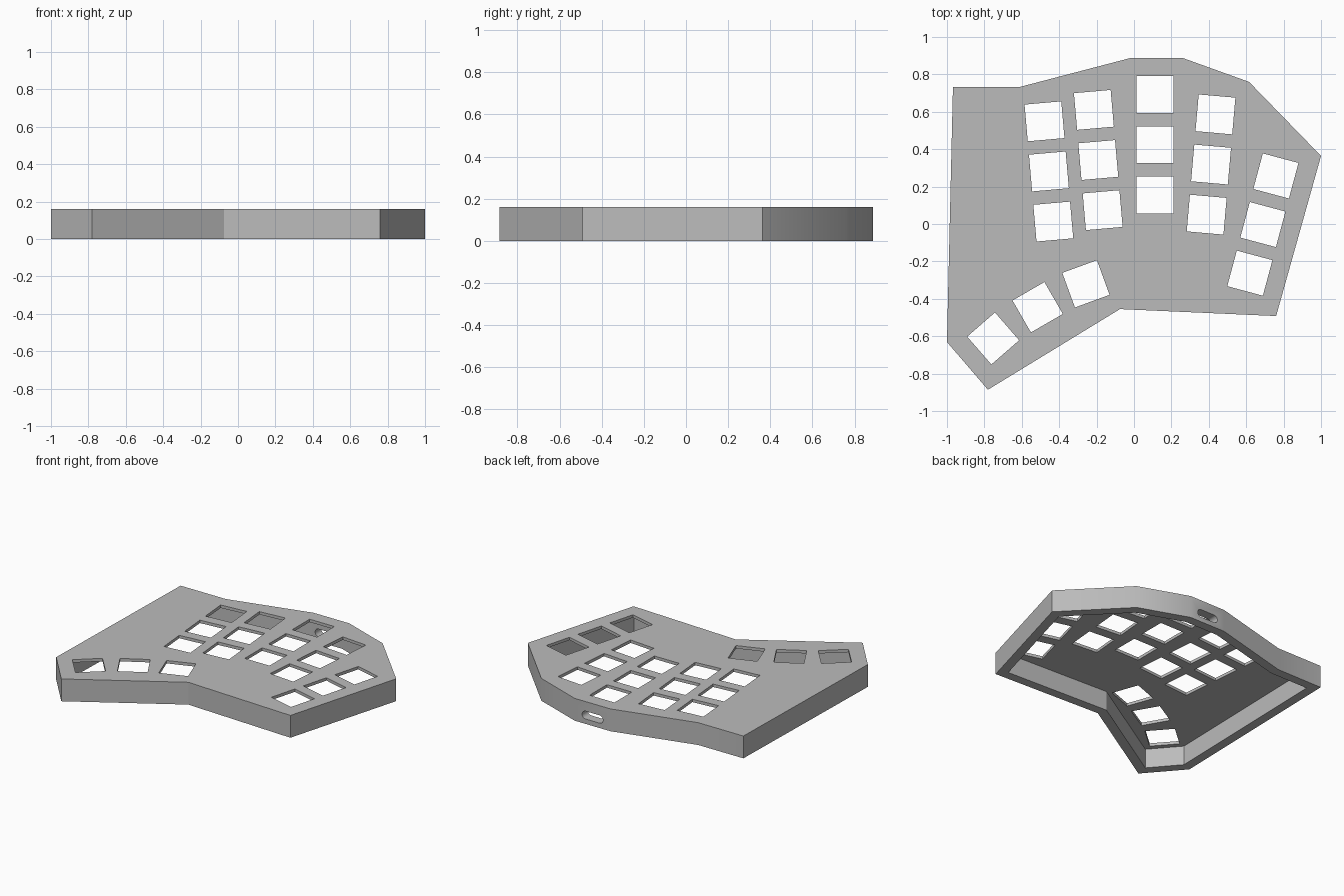
import bpy
import bmesh
from math import radians, sin, cos, pi
from mathutils import Vector, Matrix

HEIGHT, WALL, PLATE = 0.16, 0.066, 0.021
HOLE, PITCH = 0.197, 0.269

if "Cube" in bpy.data.objects:
    bpy.data.objects.remove(bpy.data.objects["Cube"])


def make_object(name, bm):
    bmesh.ops.recalc_face_normals(bm, faces=bm.faces)
    mesh = bpy.data.meshes.new(name)
    bm.to_mesh(mesh)
    bm.free()
    obj = bpy.data.objects.new(name, mesh)
    bpy.context.collection.objects.link(obj)
    return obj


def add_prism(bm, points, direction):
    """Extrude a closed loop of 3D points along a direction."""
    face = bm.faces.new([bm.verts.new(p) for p in points])
    new = bmesh.ops.extrude_face_region(bm, geom=[face])["geom"]
    verts = [g for g in new if isinstance(g, bmesh.types.BMVert)]
    bmesh.ops.translate(bm, verts=verts, vec=direction)


def inset(points, dist):
    """Offset a clockwise outline inwards with mitred corners."""
    result = []
    for i, p in enumerate(points):
        a = (p - points[i - 1]).normalized()
        b = (points[(i + 1) % len(points)] - p).normalized()
        na, nb = Vector((a.y, -a.x)), Vector((b.y, -b.x))
        result.append(p + (na + nb) * dist / (1 + na.dot(nb)))
    return result


def cut(target, cutter):
    mod = target.modifiers.new("cut", "BOOLEAN")
    mod.operation, mod.solver, mod.object = "DIFFERENCE", "EXACT", cutter
    bpy.context.view_layer.objects.active = target
    bpy.ops.object.modifier_apply(modifier=mod.name)
    bpy.data.objects.remove(cutter)


# Case outline, clockwise seen from above
outline = [Vector(p) for p in (
    (-0.968, 0.733), (-0.61, 0.733), (-0.021, 0.887), (0.262, 0.887),
    (0.615, 0.76), (1, 0.364), (0.76, -0.492), (-0.075, -0.455),
    (-0.781, -0.886), (-1, -0.631))]
bm = bmesh.new()
add_prism(bm, [p.to_3d() for p in outline], (0, 0, HEIGHT))
case = make_object("keyboard_case", bm)

# Hollow underside, open at the bottom
bm = bmesh.new()
add_prism(bm, [(p.x, p.y, -0.1) for p in inset(outline, WALL)],
          (0, 0, HEIGHT - PLATE + 0.1))
cut(case, make_object("cavity_cutter", bm))

# Key holes: middle key and tilt of each column, then the thumb keys
columns = [(-0.455, 0.281, 5), (-0.191, 0.342, 5), (0.112, 0.424, 0),
           (0.412, 0.318, -5), (0.689, -0.003, -15)]
thumbs = [(-0.257, -0.32, 20), (-0.515, -0.445, 30), (-0.753, -0.612, 41)]
keys = list(thumbs)
for x, y, tilt in columns:
    t = radians(tilt)
    for step in (-PITCH, 0, PITCH):
        keys.append((x - sin(t) * step, y + cos(t) * step, tilt))
bm = bmesh.new()
for x, y, tilt in keys:
    place = (Matrix.Translation((x, y, HEIGHT))
             @ Matrix.Rotation(radians(tilt), 4, "Z")
             @ Matrix.Diagonal((HOLE, HOLE, 0.1, 1)))
    bmesh.ops.create_cube(bm, size=1, matrix=place)
cut(case, make_object("key_hole_cutter", bm))

# Rounded cable slot through the back wall
radius, half, slot_x, slot_z = 0.028, 0.055, 0.12, 0.063
loop = []
for side, start in ((1, -pi / 2), (-1, pi / 2)):
    for i in range(13):
        a = start + pi * i / 12
        loop.append((slot_x + side * half + radius * cos(a), 0.8,
                     slot_z + radius * sin(a)))
bm = bmesh.new()
add_prism(bm, loop, (0, 0.2, 0))
cut(case, make_object("slot_cutter", bm))

# Grey plastic
grey = bpy.data.materials.new("grey_plastic")
grey.use_nodes = True
colour = (0.5, 0.5, 0.5, 1)
grey.diffuse_color = colour
grey.node_tree.nodes["Principled BSDF"].inputs["Base Color"].default_value = colour
case.data.materials.clear()
case.data.materials.append(grey)

bpy.ops.object.select_all(action="DESELECT")
case.select_set(True)
bpy.context.view_layer.objects.active = case
bpy.ops.object.shade_smooth_by_angle(angle=radians(30))
